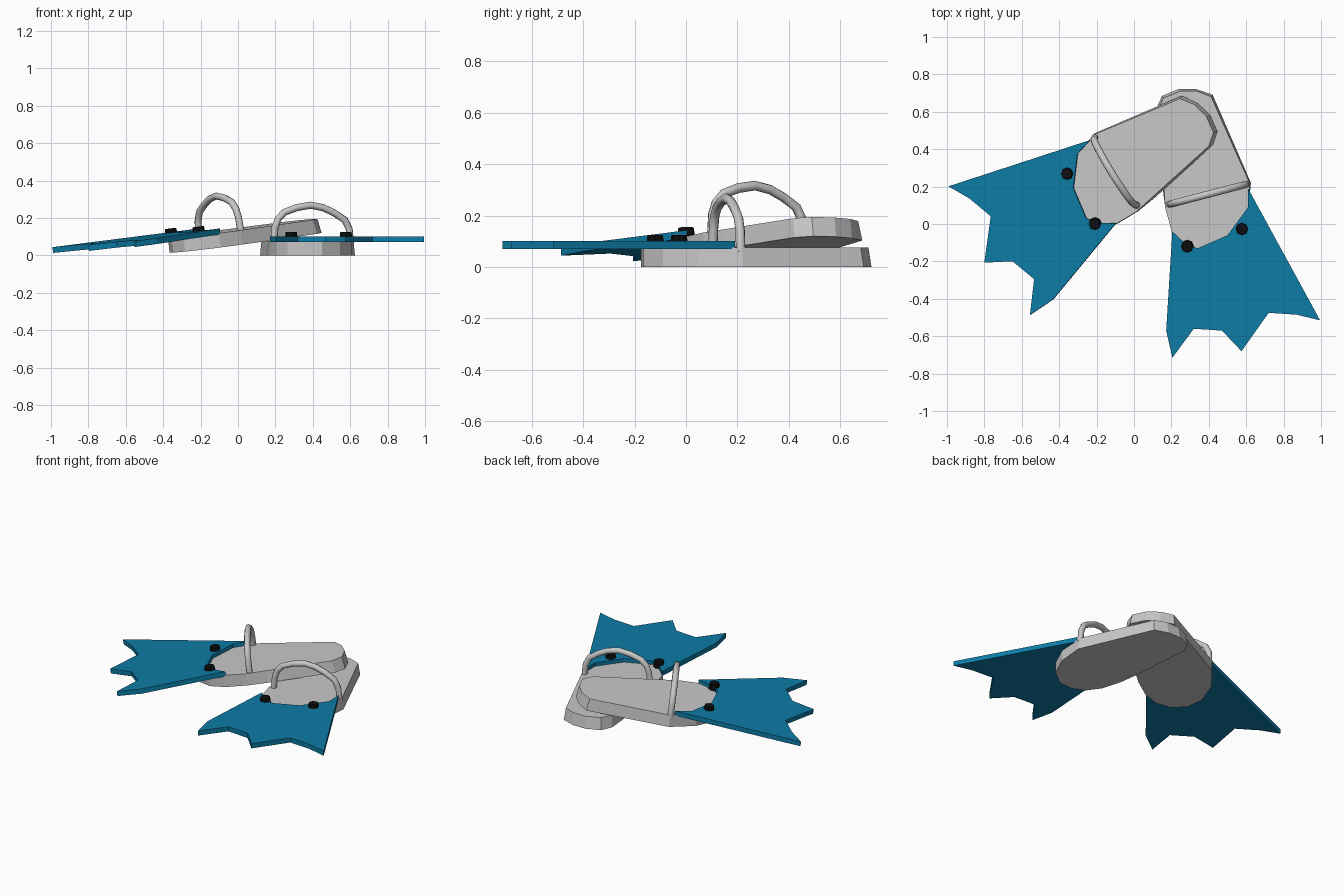
import bpy, bmesh, math
from mathutils import Matrix, Vector

if "Cube" in bpy.data.objects:
    bpy.data.objects.remove(bpy.data.objects["Cube"])


def material(name, rgb):
    m = bpy.data.materials.new(name)
    m.diffuse_color = (*rgb, 1)
    m.use_nodes = True
    m.node_tree.nodes["Principled BSDF"].inputs["Base Color"].default_value = m.diffuse_color
    return m


GREY = material("light_grey", (0.58, 0.58, 0.58))
BLUE = material("teal_blue", (0.004, 0.20, 0.38))
BLACK = material("black", (0.004, 0.004, 0.005))

# Outlines of the flat flipper, seen from above
SOLE = [(.42, .692), (.33, .722), (.24, .722), (.15, .685), (.118, .615),
        (.152, .2), (.168, .08), (.205, -.05), (.265, -.135), (.35, -.175),
        (.45, -.165), (.545, -.09), (.61, .05), (.625, .22)]
FIN = [(.61, .19), (.995, -.515), (.87, -.485), (.72, -.475), (.575, -.68),
       (.47, -.57), (.32, -.56), (.205, -.715), (.172, -.57), (.205, -.04),
       (.28, -.11), (.34, -.13), (.50, -.06), (.61, .09)]
# Strap arch: fraction across the foot, height
ARCH = [(0, .06), (.02, .15), (.06, .195), (.14, .23), (.30, .255), (.48, .268),
        (.64, .255), (.78, .228), (.92, .19), (.98, .14), (1, .06)]


def finish(obj, mat, xf):
    obj.data.materials.clear()
    obj.data.materials.append(mat)
    obj.data.transform(xf)
    if xf.determinant() < 0:
        obj.data.flip_normals()
    return obj


def bm_object(name, bm, mat, xf):
    bmesh.ops.recalc_face_normals(bm, faces=bm.faces[:])
    me = bpy.data.meshes.new(name)
    bm.to_mesh(me)
    bm.free()
    obj = bpy.data.objects.new(name, me)
    bpy.context.collection.objects.link(obj)
    return finish(obj, mat, xf)


def slab(name, outline, z0, z1, mat, xf, taper=0):
    """Extruded outline; taper pulls the top of the heel end inward."""
    bm = bmesh.new()
    base = bm.faces.new([bm.verts.new((x, y, z0)) for x, y in outline])
    ext = bmesh.ops.extrude_face_region(bm, geom=[base])
    for v in ext["geom"]:
        if isinstance(v, bmesh.types.BMVert):
            v.co.z = z1
            if v.co.y > .1:
                v.co.y -= taper * (v.co.y > .5)
                v.co.x += taper * .6 * (1 if v.co.x < .35 else -1)
    return bm_object(name, bm, mat, xf)


def strap(name, a, b, xf):
    cu = bpy.data.curves.new(name, 'CURVE')
    cu.dimensions = '3D'
    cu.bevel_depth = .019
    cu.bevel_resolution = 2
    cu.use_fill_caps = True
    sp = cu.splines.new('POLY')
    sp.points.add(len(ARCH) - 1)
    for p, (t, z) in zip(sp.points, ARCH):
        xy = Vector(a).lerp(Vector(b), t)
        p.co = (xy.x, xy.y, z, 1)
    obj = bpy.data.objects.new(name, cu)
    bpy.context.collection.objects.link(obj)
    bpy.ops.object.select_all(action='DESELECT')
    obj.select_set(True)
    bpy.context.view_layer.objects.active = obj
    bpy.ops.object.convert(target='MESH')
    obj = bpy.context.view_layer.objects.active
    finish(obj, GREY, xf)
    bpy.ops.object.shade_smooth_by_angle(angle=math.radians(50))


def stud(name, x, y, xf):
    bm = bmesh.new()
    bmesh.ops.create_cone(bm, cap_ends=True, segments=8, radius1=.035,
                          radius2=.03, depth=.04,
                          matrix=Matrix.Translation((x, y, .104)))
    bm_object(name, bm, BLACK, xf)


def flipper(side, xf):
    slab(side + "_sole", SOLE, 0, .077, GREY, xf, taper=.012)
    slab(side + "_fin_blade", FIN, .07, .101, BLUE, xf)
    strap(side + "_strap", (.19, .105), (.603, .213), xf)
    for i, (x, y) in enumerate([(.285, -.12), (.577, -.027)]):
        stud(f"{side}_stud_{i + 1}", x, y, xf)


# Right flipper lies flat; the left is its mirror, turned and leaning on the heel
flipper("right", Matrix.Identity(4))
tilt = Vector((0, 0, 1)).rotation_difference(Vector((-.118, -.029, 1))).to_matrix().to_4x4()
flipper("left", Matrix.Translation((.09, -.105, .0606)) @ tilt
        @ Matrix.Rotation(math.radians(-43.3), 4, 'Z')
        @ Matrix.Diagonal((-1, 1, 1, 1)))
